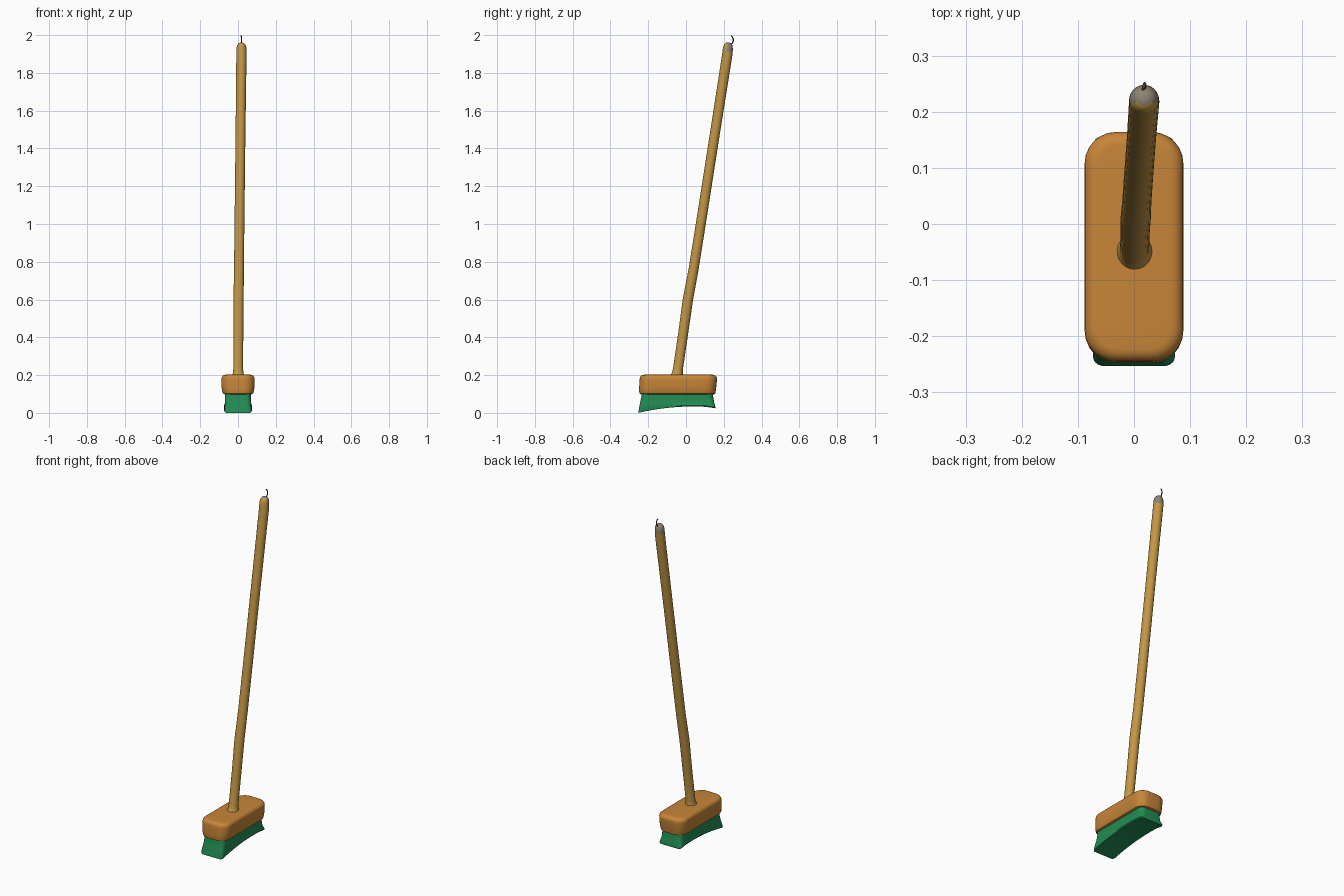
import bpy, bmesh, math
from mathutils import Vector

if "Cube" in bpy.data.objects:
    bpy.data.objects.remove(bpy.data.objects["Cube"])


def material(name, rgb):
    m = bpy.data.materials.new(name)
    m.diffuse_color = (*rgb, 1)
    m.use_nodes = True
    m.node_tree.nodes["Principled BSDF"].inputs["Base Color"].default_value = m.diffuse_color
    return m


ORANGE = material("orange wood", (0.57, 0.235, 0.04))
TAN = material("tan wood", (0.55, 0.31, 0.06))
GREEN = material("green bristle", (0.015, 0.27, 0.09))
GREY = material("grey tip", (0.27, 0.23, 0.17))
DARK = material("dark wire", (0.08, 0.07, 0.055))


def finish(name, bm, mats, angle=40):
    bmesh.ops.recalc_face_normals(bm, faces=bm.faces)
    me = bpy.data.meshes.new(name)
    bm.to_mesh(me)
    bm.free()
    ob = bpy.data.objects.new(name, me)
    bpy.context.collection.objects.link(ob)
    for m in mats:
        me.materials.append(m)
    bpy.ops.object.select_all(action='DESELECT')
    ob.select_set(True)
    bpy.context.view_layer.objects.active = ob
    bpy.ops.object.shade_smooth_by_angle(angle=math.radians(angle))
    return ob


def outline(hx, y0, y1, r, arc=7, side=12):
    """Rounded rectangle, right half front to back, then mirrored back again."""
    half = []
    for i in range(arc):
        a = -math.pi / 2 + math.pi / 2 * i / (arc - 1)
        half.append((hx - r + r * math.cos(a), y0 + r + r * math.sin(a)))
    for i in range(1, side):
        half.append((hx, y0 + r + (y1 - y0 - 2 * r) * i / side))
    for i in range(arc):
        a = math.pi / 2 * i / (arc - 1)
        half.append((hx - r + r * math.cos(a), y1 - r + r * math.sin(a)))
    return half + [(-x, y) for x, y in reversed(half)]


def bridge(bm, rings):
    for a, b in zip(rings, rings[1:]):
        n = len(a)
        for i in range(n):
            j = (i + 1) % n
            bm.faces.new((a[i], a[j], b[j], b[i]))


def stacked(name, layers, mat):
    """Loft of rounded rectangles; z may be a function of y."""
    bm = bmesh.new()
    rings = []
    for z, hx, y0, y1, r in layers:
        zf = z if callable(z) else (lambda y, z=z: z)
        rings.append([bm.verts.new((x, y, zf(y))) for x, y in outline(hx, y0, y1, r)])
    bridge(bm, rings)
    for ring in (rings[0], rings[-1]):
        n = len(ring)
        for i in range(n // 2 - 1):
            bm.faces.new((ring[i], ring[i + 1], ring[n - 2 - i], ring[n - 1 - i]))
    return finish(name, bm, [mat])


# Wooden head block with soft edges
block = [(0.098, 0.070, -0.237, 0.146, 0.045), (0.102, 0.079, -0.246, 0.155, 0.05),
         (0.112, 0.083, -0.248, 0.157, 0.052), (0.135, 0.087, -0.248, 0.160, 0.055),
         (0.165, 0.088, -0.246, 0.163, 0.056)]
for i in range(6):
    a = math.pi / 2 * i / 5
    d = 0.022 * (1 - math.cos(a))
    block.append((0.180 + 0.022 * math.sin(a), 0.088 - d, -0.245 + d, 0.164 - d, 0.056 - d * 0.6))
stacked("head_block", block, ORANGE)


# Bristles, flared at both ends with an arched underside
def underside(y):
    return 0.034 - 0.034 * ((y - 0.04) / 0.294) ** 2 - (0.004 if y > 0.1 else 0) * (y - 0.1) / 0.05


stacked("bristles", [(0.105, 0.069, -0.235, 0.143, 0.03),
                     (0.085, 0.069, -0.236, 0.144, 0.03),
                     (0.055, 0.068, -0.243, 0.149, 0.024),
                     (lambda y: underside(y) + 0.006, 0.073, -0.252, 0.156, 0.016),
                     (underside, 0.070, -0.253, 0.155, 0.015)], GREEN)

# Handle: slightly bent pole with a flared foot and a rounded tip
path = [((0.001, -0.048, 0.195), 0.034), ((0.001, -0.046, 0.207), 0.029),
        ((0.001, -0.043, 0.23), 0.026), ((0.002, -0.015, 0.42), 0.026),
        ((0.003, 0.010, 0.60), 0.027), ((0.005, 0.040, 0.76), 0.026),
        ((0.008, 0.083, 1.03), 0.026), ((0.013, 0.150, 1.46), 0.026),
        ((0.018, 0.216, 1.88), 0.027), ((0.018, 0.220, 1.91), 0.027),
        ((0.018, 0.222, 1.932), 0.026), ((0.018, 0.224, 1.948), 0.022),
        ((0.018, 0.226, 1.957), 0.015), ((0.018, 0.227, 1.960), 0.006)]
bm = bmesh.new()
SIDES = 24
rings = []
for (x, y, z), r in path:
    ring = []
    for k in range(SIDES):
        a = 2 * math.pi * k / SIDES
        dy = r * math.sin(a)
        ring.append(bm.verts.new((x + r * math.cos(a), y + dy, z - 0.15 * dy)))
    rings.append(ring)
bridge(bm, rings)
bm.faces.new(rings[0])
bm.faces.new(rings[-1])
# worn grey tip on the rear of the pole end
bmesh.ops.recalc_face_normals(bm, faces=bm.faces)
for f in bm.faces:
    c = f.calc_center_median()
    if c.z > 1.9 and f.normal.y > -0.3:
        f.material_index = 1
finish("handle", bm, [TAN, GREY], 60)

# Thin wire hook on the tip
cu = bpy.data.curves.new("hanging_hook", 'CURVE')
cu.dimensions = '3D'
cu.bevel_depth = 0.003
cu.bevel_resolution = 2
cu.use_fill_caps = True
sp = cu.splines.new('POLY')
pts = [(0.018, 0.232, 1.945), (0.018, 0.244, 1.955), (0.019, 0.250, 1.967),
       (0.019, 0.250, 1.980), (0.018, 0.246, 1.990), (0.016, 0.240, 1.997)]
sp.points.add(len(pts) - 1)
for p, c in zip(sp.points, pts):
    p.co = (*c, 1)
hook = bpy.data.objects.new("hanging_hook", cu)
bpy.context.collection.objects.link(hook)
cu.materials.append(DARK)
